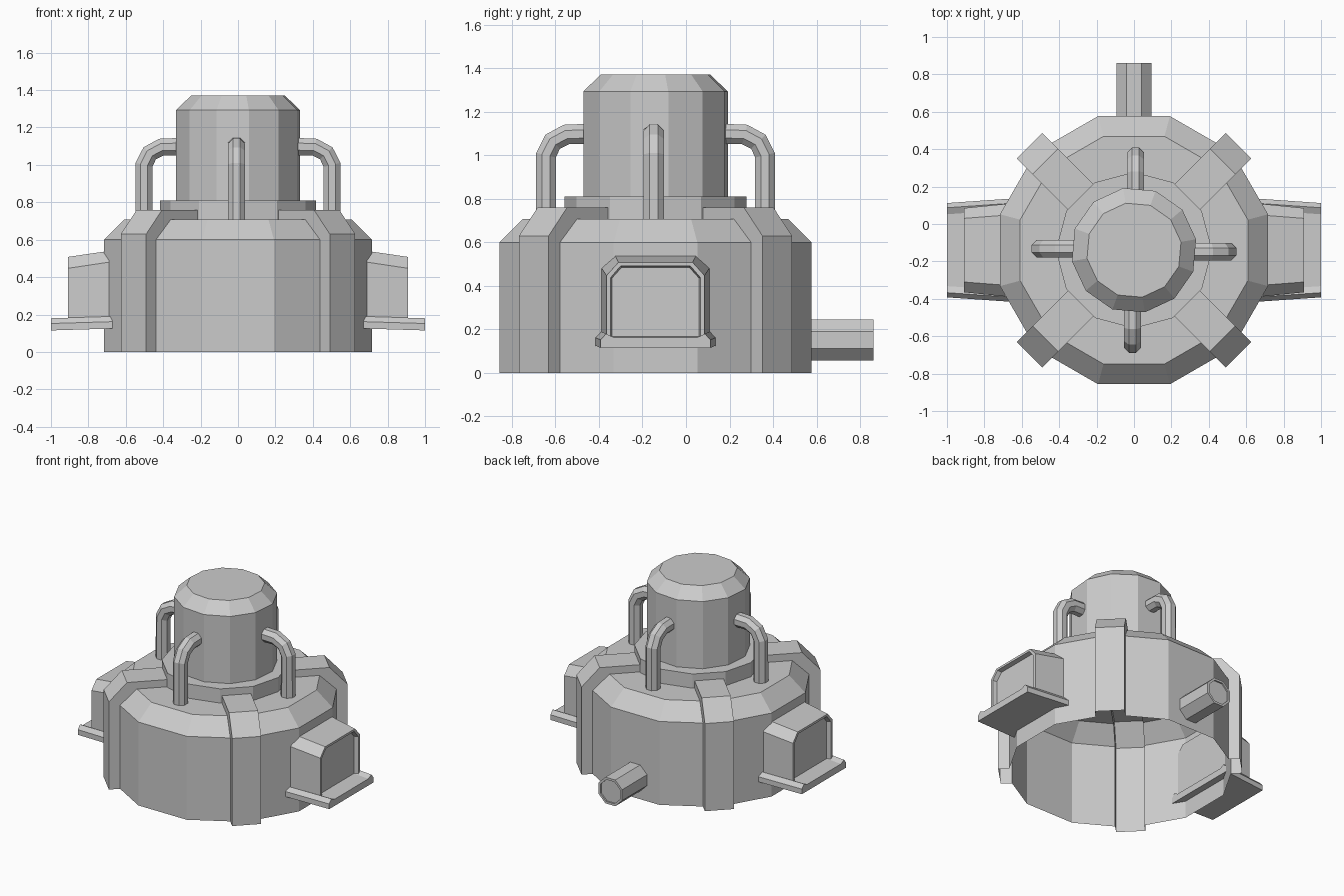
import bpy, bmesh
from math import sin, cos, pi, radians
from mathutils import Matrix, Vector

if "Cube" in bpy.data.objects:
    bpy.data.objects.remove(bpy.data.objects["Cube"])

CENTRE = Vector((0, -0.14, 0))


def turn(angle):
    """Placement around the tank's vertical axis."""
    return Matrix.Translation(CENTRE) @ Matrix.Rotation(angle, 4, 'Z')


def loft(name, rings, matrix=Matrix.Identity(4)):
    """Closed solid skinned over rings with equal point counts."""
    bm = bmesh.new()
    vs = [[bm.verts.new(matrix @ Vector(p)) for p in r] for r in rings]
    n = len(vs[0])
    for a, b in zip(vs, vs[1:]):
        for i in range(n):
            j = (i + 1) % n
            bm.faces.new((a[i], a[j], b[j], b[i]))
    bm.faces.new(vs[0])
    bm.faces.new(vs[-1])
    bmesh.ops.recalc_face_normals(bm, faces=bm.faces)
    me = bpy.data.meshes.new(name)
    bm.to_mesh(me)
    bm.free()
    ob = bpy.data.objects.new(name, me)
    bpy.context.collection.objects.link(ob)
    return ob


def drum(name, profile, first_angle, sides=12):
    """Low-sided lathe of (radius, z) pairs around the tank axis."""
    ang = [radians(first_angle) + 2 * pi * i / sides for i in range(sides)]
    return loft(name, [[(r * cos(a), r * sin(a), z) for a in ang]
                       for r, z in profile], turn(0))


# tank wall with chamfered shoulder, collar and four corner ribs
body = drum("tank_body", [(0.742, -0.1), (0.742, 0.6), (0.63, 0.708)], 15)
parts = [drum("collar", [(0.418, 0.5), (0.418, 0.81)], 0)]
rib = [(0.3, -0.2), (0.79, -0.2), (0.79, 0.63), (0.67, 0.76), (0.3, 0.76)]
for k in range(4):
    parts.append(loft("rib", [[(r, w, z) for r, z in rib] for w in (-0.096, 0.096)],
                      turn(pi / 4 + k * pi / 2)))
bpy.context.view_layer.objects.active = body
for p in parts:
    mod = body.modifiers.new("join", 'BOOLEAN')
    mod.operation, mod.solver, mod.object = 'UNION', 'EXACT', p
    bpy.ops.object.modifier_apply(modifier=mod.name)
    bpy.data.objects.remove(p)

# the tank is open underneath
bm = bmesh.new()
bm.from_mesh(body.data)
bmesh.ops.bisect_plane(bm, geom=bm.verts[:] + bm.edges[:] + bm.faces[:],
                       plane_co=(0, 0, 0), plane_no=(0, 0, 1), clear_inner=True)
bm.to_mesh(body.data)
bm.free()

# upper cylinder
drum("upper_cylinder", [(0.337, 0.78), (0.337, 1.293), (0.255, 1.37)], 10)


def hatch_ring(x, half, shoulder_half, bottom, shoulder, top):
    return [(x, -half, bottom), (x, half, bottom), (x, half, shoulder),
            (x, shoulder_half, top), (x, -shoulder_half, top), (x, -half, shoulder)]


def sill_ring(x, h, dz):
    pts = [(-h, .115), (h, .115), (h, .152), (h - .025, .18), (h - .06, .163),
           (.06 - h, .163), (.025 - h, .18), (-h, .152)]
    return [(x, y, z + dz) for y, z in pts]


# side hatches with recessed face and a sill below
for side, angle in (("right", 0), ("left", pi)):
    loft(side + "_hatch", [
        hatch_ring(0.69, 0.247, 0.187, 0.13, 0.48, 0.54),
        hatch_ring(0.91, 0.225, 0.17, 0.13, 0.447, 0.508),
        hatch_ring(0.91, 0.207, 0.16, 0.15, 0.437, 0.492),
        hatch_ring(0.88, 0.2, 0.155, 0.155, 0.435, 0.485)], turn(angle))
    loft(side + "_sill", [sill_ring(0.67, 0.275, 0.01), sill_ring(1.0, 0.252, 0)],
         turn(angle))

# outlet pipe at the back with a shallow rim
octagon = [pi / 8 + i * pi / 4 for i in range(8)]
loft("outlet_pipe", [[(r * cos(a), y, 0.152 + r * sin(a)) for a in octagon]
                     for r, y in ((.102, .5), (.102, .86), (.085, .86), (.085, .85))])

# four bent feed pipes from the shoulder into the upper cylinder
path = [(0.503, 0.69), (0.503, 1.0), (0.472, 1.062), (0.41, 1.095), (0.31, 1.098)]
normals = []
for i in range(len(path)):
    a, b = Vector(path[max(i - 1, 0)]), Vector(path[i])
    c = Vector(path[min(i + 1, len(path) - 1)])
    t = ((b - a).normalized() + (c - b).normalized()).normalized()
    normals.append((t.y, -t.x))
R = 0.05
for k, where in enumerate(("right", "back", "left", "front")):
    loft(where + "_feed_pipe",
         [[(r + nx * R * cos(a), -0.008 + R * sin(a), z + nz * R * cos(a)) for a in octagon]
          for (r, z), (nx, nz) in zip(path, normals)], turn(k * pi / 2))
